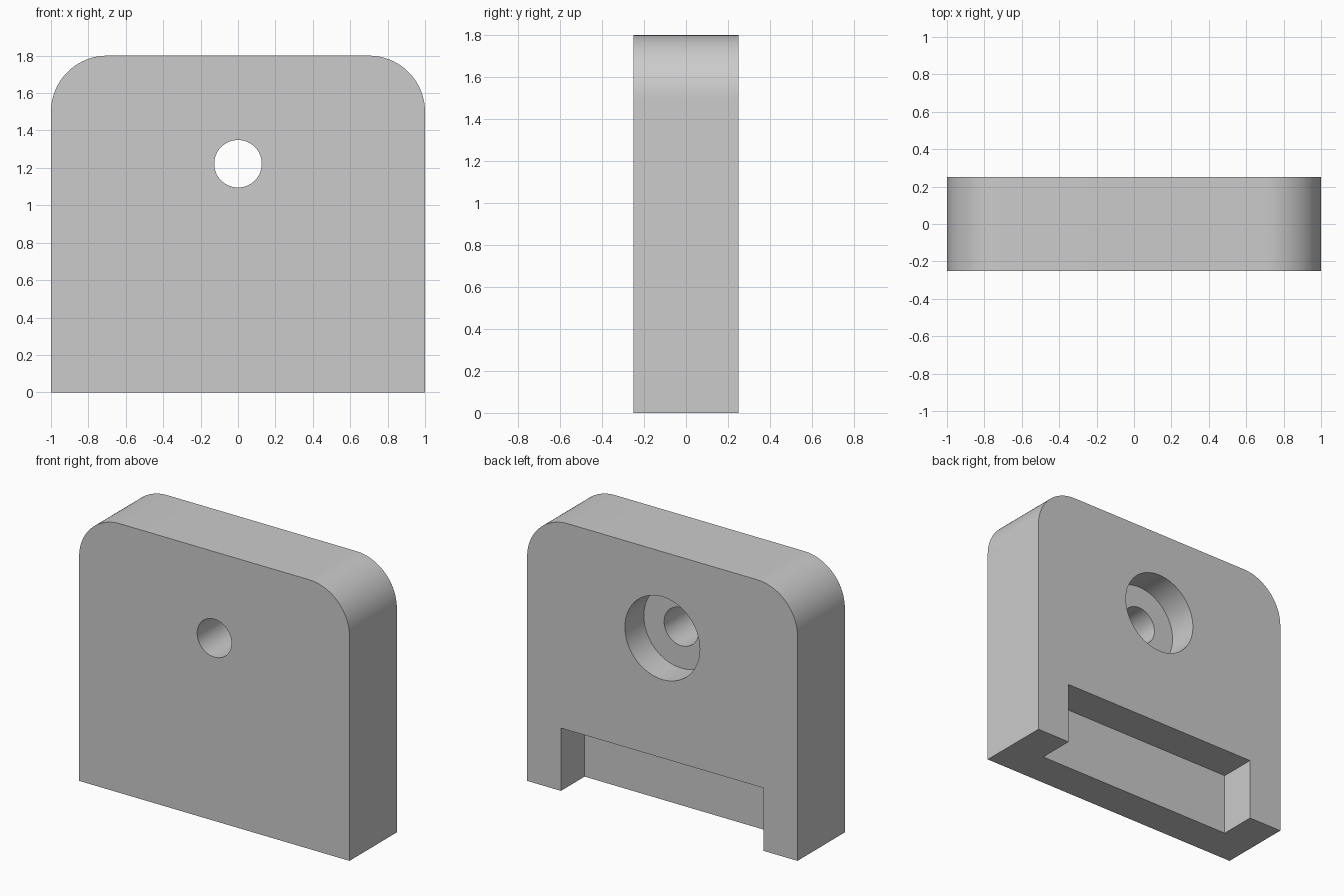
import bpy
import bmesh
from math import radians, sin, cos, pi

WIDTH, DEPTH, HEIGHT = 2.0, 0.5, 1.8
CORNER = 0.3
HOLE_Z = 1.222
BACK = DEPTH / 2

cube = bpy.data.objects.get("Cube")
if cube:
    bpy.data.objects.remove(cube, do_unlink=True)

# Plain grey
grey = bpy.data.materials.new("plain_grey")
grey.use_nodes = True
colour = (0.6, 0.6, 0.6, 1)
grey.diffuse_color = colour
grey.node_tree.nodes["Principled BSDF"].inputs["Base Color"].default_value = colour


def extrude_outline(name, points, y0, y1):
    """Closed solid from an (x, z) outline, running from y0 to y1."""
    bm = bmesh.new()
    face = bm.faces.new([bm.verts.new((x, y0, z)) for x, z in points])
    new = bmesh.ops.extrude_face_region(bm, geom=[face])["geom"]
    verts = [v for v in new if isinstance(v, bmesh.types.BMVert)]
    bmesh.ops.translate(bm, verts=verts, vec=(0, y1 - y0, 0))
    bmesh.ops.recalc_face_normals(bm, faces=bm.faces)
    mesh = bpy.data.meshes.new(name)
    bm.to_mesh(mesh)
    bm.free()
    mesh.materials.append(grey)
    obj = bpy.data.objects.new(name, mesh)
    bpy.context.collection.objects.link(obj)
    return obj


def arc(cx, cz, r, start, end, steps):
    angles = [start + (end - start) * i / steps for i in range(steps + 1)]
    return [(cx + r * cos(a), cz + r * sin(a)) for a in angles]


def circle(r):
    return arc(0, HOLE_Z, r, 0, 2 * pi, 64)[:-1]


# Block with two rounded top corners
half = WIDTH / 2
cx, cz = half - CORNER, HEIGHT - CORNER
outline = [(-half, 0), (half, 0)]
outline += arc(cx, cz, CORNER, 0, pi / 2, 24)
outline += arc(-cx, cz, CORNER, pi / 2, pi, 24)
block = extrude_outline("block", outline, -BACK, BACK)

# Through hole, counterbore and bottom notch, cut from the back
notch = [(-0.75, -0.1), (0.75, -0.1), (0.75, 0.42), (-0.75, 0.42)]
cutters = [
    extrude_outline("hole_cutter", circle(0.127), -BACK - 0.1, BACK + 0.1),
    extrude_outline("counterbore_cutter", circle(0.277), BACK - 0.2, BACK + 0.1),
    extrude_outline("notch_cutter", notch, 0, BACK + 0.1),
]
bpy.ops.object.select_all(action="DESELECT")
bpy.context.view_layer.objects.active = block
block.select_set(True)
for cutter in cutters:
    cutter.hide_render = True
    mod = block.modifiers.new(cutter.name, "BOOLEAN")
    mod.operation = "DIFFERENCE"
    mod.solver = "EXACT"
    mod.object = cutter
    bpy.ops.object.modifier_apply(modifier=mod.name)
    bpy.data.objects.remove(cutter, do_unlink=True)

bpy.ops.object.shade_smooth_by_angle(angle=radians(30))
